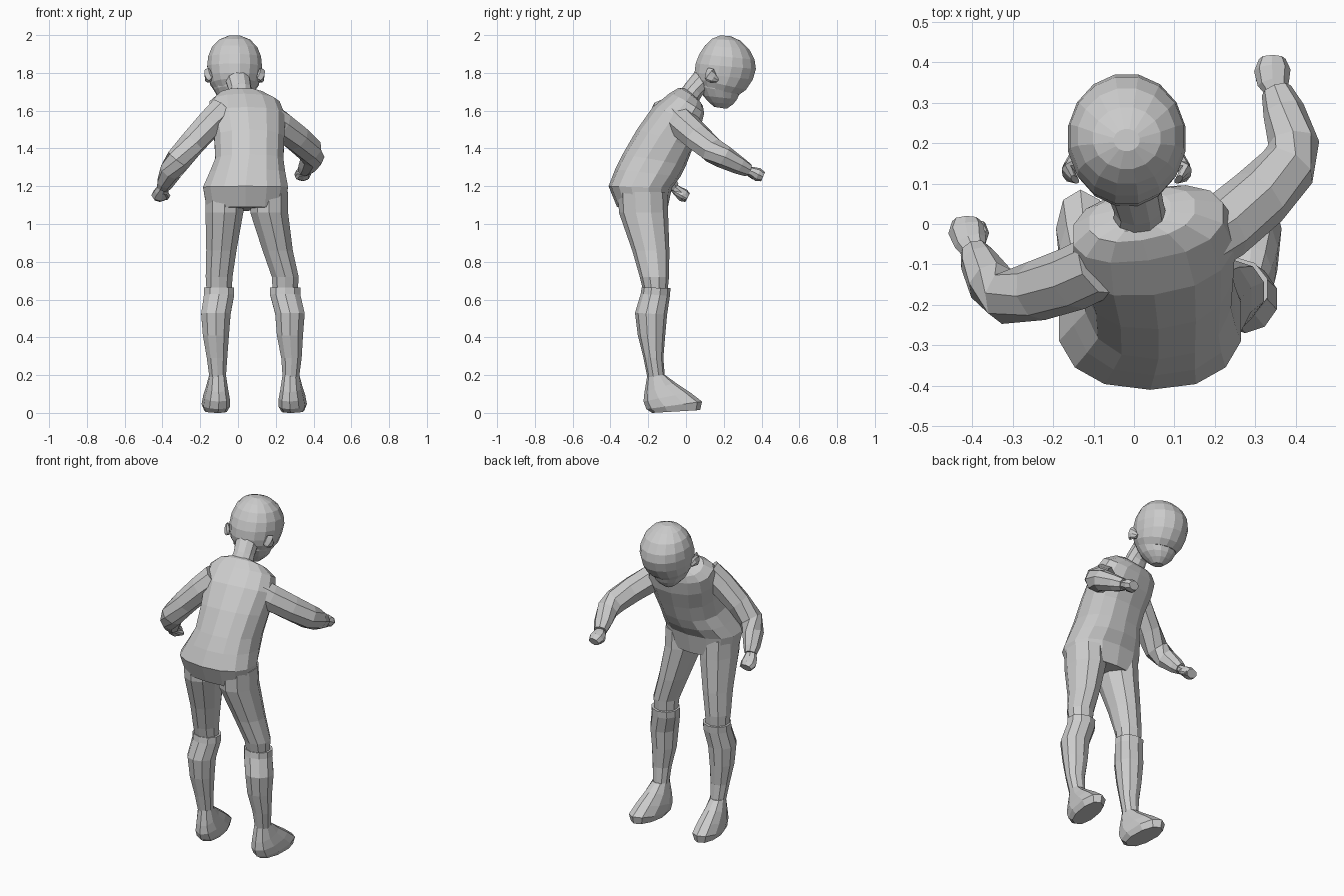
import bpy, bmesh, math
from mathutils import Vector


def skin(name, rings):
    """Joins closed rings of points into one flat-shaded capped body."""
    bm = bmesh.new()
    loops = [[bm.verts.new(p) for p in r] for r in rings]
    n = len(loops[0])
    for a, b in zip(loops, loops[1:]):
        for i in range(n):
            j = (i + 1) % n
            bm.faces.new((a[i], a[j], b[j], b[i]))
    bm.faces.new(loops[0][::-1])
    bm.faces.new(loops[-1])
    bmesh.ops.recalc_face_normals(bm, faces=bm.faces)
    me = bpy.data.meshes.new(name)
    bm.to_mesh(me)
    bm.free()
    ob = bpy.data.objects.new(name, me)
    bpy.context.collection.objects.link(ob)
    return ob


def sliced(name, slices, n=12, power=1.0, splay=0.0, twist=0.0):
    """Slice = back y, back z, front y, front z, centre x, half width."""
    rings = []
    for yb, zb, yf, zf, cx, w in slices:
        ring = []
        for i in range(n):
            a = 2 * math.pi * (i + 0.5) / n
            c = math.copysign(abs(math.cos(a)) ** power, math.cos(a)) / math.cos(math.pi / n) ** power
            s = math.copysign(abs(math.sin(a)) ** power, math.sin(a))
            t = (1 + s) / 2
            y = yb + (yf - yb) * t
            t2 = twist * max(0, (zb - 1.3) / 0.4)
            ring.append((cx + w * c + splay * (y + 0.16), y + t2 * w * c, zb + (zf - zb) * t))
        rings.append(ring)
    return skin(name, rings)


def tube(name, stations, n=8):
    """Station = x, y, z, side radius, upright radius, along a bent path."""
    pts = [Vector(s[:3]) for s in stations]
    rings = []
    for k, s in enumerate(stations):
        d = (pts[min(k + 1, len(pts) - 1)] - pts[max(k - 1, 0)]).normalized()
        side = d.cross(Vector((0, 0, 1))).normalized()
        up = side.cross(d)
        rings.append([pts[k] + side * s[3] * math.cos(2 * math.pi * i / n)
                      + up * s[4] * math.sin(2 * math.pi * i / n) for i in range(n)])
    return skin(name, rings)


# Forward-leaning shirt
sliced("shirt", [
    (-.365, 1.09, -.10, 1.07, .04, .205), (-.41, 1.20, -.075, 1.19, .04, .225),
    (-.375, 1.29, -.03, 1.25, .05, .20), (-.335, 1.37, .0, 1.31, .06, .18),
    (-.26, 1.50, .035, 1.40, .06, .185), (-.175, 1.62, .075, 1.50, .05, .20),
    (-.09, 1.69, .09, 1.58, .035, .185), (-.04, 1.72, .085, 1.62, .02, .13),
    (-.015, 1.72, .075, 1.64, .015, .075)], 14, .85, twist=.15)

# Neck and collar
tube("neck", [(.015, .0, 1.65, .07, .06), (.012, .04, 1.71, .062, .055),
              (-.01, .12, 1.80, .07, .06)], 10)

# Hair cap with its rim overhanging the face
HX = -.018
sliced("hair", [
    (.07, 1.725, .285, 1.685, HX, .105), (.048, 1.77, .32, 1.71, HX, .128),
    (.042, 1.80, .357, 1.765, HX, .138), (.048, 1.85, .373, 1.82, HX, .145),
    (.068, 1.90, .366, 1.87, HX, .14), (.098, 1.945, .337, 1.925, HX, .12),
    (.135, 1.98, .29, 1.97, HX, .083), (.18, 1.998, .235, 1.995, HX, .032)], 16)

# Face, jaw and nose
sliced("face", [
    (.15, 1.62, .215, 1.61, HX, .03), (.12, 1.645, .25, 1.635, HX, .06),
    (.09, 1.68, .27, 1.66, HX, .088), (.065, 1.73, .283, 1.69, HX, .108),
    (.06, 1.77, .30, 1.73, HX, .115)], 14)
tube("nose", [(HX, .262, 1.71, .008, .008), (HX, .277, 1.675, .016, .014),
              (HX, .262, 1.66, .008, .006)], 6)

# Ears
for side, label in ((-1, "left"), (1, "right")):
    x = HX + side * .128
    tube(label + "_ear", [(x, .165, 1.76, .016, .012), (x + side * .012, .14, 1.775, .018, .03),
                          (x + side * .016, .125, 1.79, .016, .038),
                          (x, .11, 1.80, .008, .03)], 8)

# Sleeves with bent elbows
tube("left_sleeve", [
    (-.08, -.10, 1.60, .08, .08), (-.15, -.135, 1.53, .08, .075), (-.24, -.165, 1.43, .075, .07),
    (-.315, -.18, 1.34, .068, .068), (-.355, -.145, 1.28, .06, .06),
    (-.385, -.09, 1.22, .047, .045), (-.395, -.065, 1.195, .036, .034)])
tube("right_sleeve", [
    (.14, -.06, 1.58, .08, .08), (.22, -.01, 1.525, .083, .08), (.31, .065, 1.455, .08, .075),
    (.38, .14, 1.39, .072, .07), (.395, .20, 1.355, .063, .062),
    (.37, .28, 1.31, .052, .048), (.352, .33, 1.285, .038, .036)])

# Closed hands with thumbs
tube("left_hand", [(-.39, -.08, 1.205, .025, .022), (-.405, -.045, 1.175, .04, .028),
                   (-.414, -.015, 1.152, .046, .036), (-.415, .008, 1.14, .035, .026)])
tube("left_thumb", [(-.385, -.055, 1.17, .015, .015), (-.375, -.02, 1.15, .017, .017),
                    (-.378, .002, 1.135, .01, .01)], 6)
tube("right_hand", [(.355, .32, 1.285, .025, .022), (.345, .35, 1.275, .04, .028),
                    (.342, .38, 1.262, .045, .036), (.342, .408, 1.25, .033, .026)])
tube("right_thumb", [(.33, .335, 1.265, .015, .015), (.318, .36, 1.25, .017, .017),
                     (.315, .385, 1.245, .01, .01)], 6)

# Legs: trouser thigh, wider boot shaft and splayed foot
# Values are centre x at thigh top, mid thigh, knee, calf and ankle.
for label, side, (top, mid, knee, calf, ankle) in (
        ("left", -1, (-.072, -.088, -.10, -.117, -.108)),
        ("right", 1, (.165, .21, .25, .275, .28))):
    sliced(label + "_thigh", [
        (-.36, 1.17, -.10, 1.17, top, .10), (-.355, 1.06, -.095, 1.06, top, .10),
        (-.285, .86, -.088, .86, mid, .08), (-.245, .72, -.09, .72, knee, .071),
        (-.22, .62, -.10, .62, knee, .065)], 10)
    sliced(label + "_boot", [
        (-.235, .665, -.082, .66, knee, .08), (-.24, .63, -.085, .62, knee, .08),
        (-.27, .53, -.10, .52, calf, .078), (-.255, .41, -.11, .41, calf, .069),
        (-.225, .29, -.12, .29, ankle + side * .003, .054),
        (-.205, .19, -.112, .195, ankle, .044)], 10)
    sliced(label + "_foot", [
        (-.205, .20, -.11, .20, ankle, .043), (-.22, .11, -.055, .16, ankle, .055),
        (-.225, .06, .02, .11, ankle, .066), (-.21, .02, .085, .06, ankle, .07),
        (-.18, .0, .075, .015, ankle, .055)], 10, .9, splay=side * .1)
